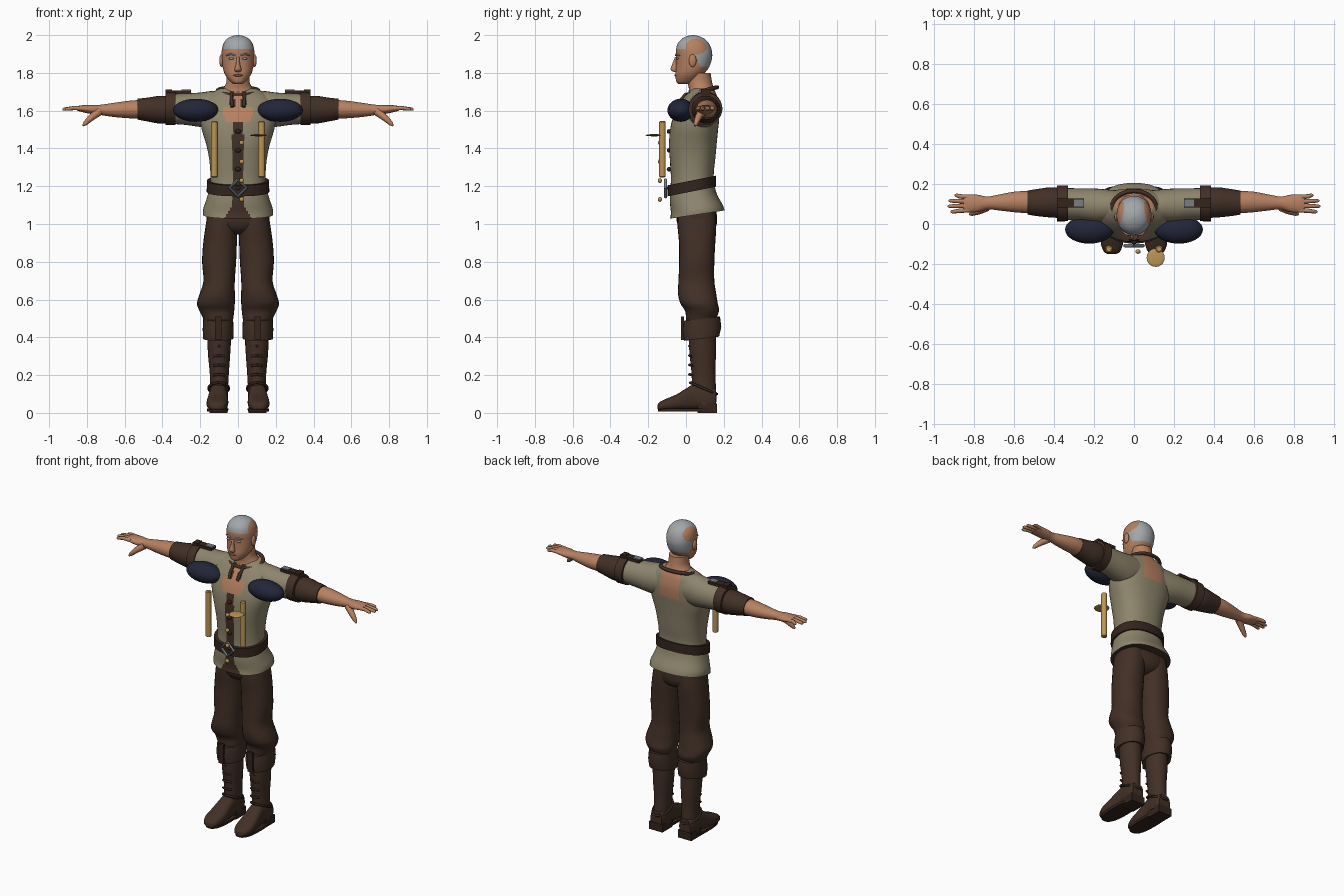
import bpy, bmesh, math
from mathutils import Vector, Matrix


def material(name, r, g, b):
    m = bpy.data.materials.new(name)
    m.diffuse_color = (r, g, b, 1)
    return m


SKIN = material("skin", 0.47, 0.22, 0.12)
HAIR = material("grey hair", 0.36, 0.385, 0.40)
CLOTH = material("tunic cloth", 0.27, 0.235, 0.15)
BROWN = material("brown leather", 0.054, 0.029, 0.019)
DARK = material("dark leather", 0.034, 0.018, 0.012)
NAVY = material("navy pad", 0.016, 0.019, 0.04)
GOLD = material("gold", 0.50, 0.30, 0.09)
METAL = material("steel", 0.19, 0.21, 0.22)
LIP = material("lips", 0.27, 0.11, 0.07)


def finish(name, bm, mats, mirror=False, rule=None):
    bmesh.ops.recalc_face_normals(bm, faces=bm.faces)
    if rule:
        for f in bm.faces:
            f.material_index = rule(f.calc_center_median())
    me = bpy.data.meshes.new(name)
    bm.to_mesh(me)
    bm.free()
    for m in mats:
        me.materials.append(m)
    ob = bpy.data.objects.new(name, me)
    bpy.context.collection.objects.link(ob)
    if mirror:
        ob.modifiers.new("mirror", 'MIRROR').use_mirror_merge = False
    return ob


def skin_rings(rings):
    bm = bmesh.new()
    vs = [[bm.verts.new(p) for p in ring] for ring in rings]
    n = len(vs[0])
    for a, b in zip(vs, vs[1:]):
        for i in range(n):
            bm.faces.new((a[i], a[(i + 1) % n], b[(i + 1) % n], b[i]))
    bm.faces.new(vs[0])
    bm.faces.new(vs[-1])
    return bm


def smooth_sections(s, k):
    """Catmull-Rom refinement of cross-sections."""
    out = []
    for i in range(len(s) - 1):
        p = [s[max(i - 1, 0)], s[i], s[i + 1], s[min(i + 2, len(s) - 1)]]
        for j in range(k):
            t = j / k
            out.append([0.5 * (2 * b + (c - a) * t + (2 * a - 5 * b + 4 * c - d) * t * t
                               + (3 * b - a - 3 * c + d) * t ** 3) for a, b, c, d in zip(*p)])
    return out + [list(s[-1])]


def loft(name, secs, mats, axis='z', n=28, k=4, e=2.0, mirror=False, rule=None, tilt=None):
    """Sections are (position, centre1, centre2, radius1, radius2) along an axis."""
    if k > 1:
        secs = smooth_sections(secs, k)
    rings = []
    for t, c1, c2, r1, r2 in secs:
        ring = []
        for i in range(n):
            c, s = math.cos(2 * math.pi * i / n), math.sin(2 * math.pi * i / n)
            u = c1 + r1 * math.copysign(abs(c) ** (2 / e), c)
            v = c2 + r2 * math.copysign(abs(s) ** (2 / e), s)
            p = {'z': (u, v, t), 'x': (t, u, v), 'y': (u, t, v)}[axis]
            if tilt:
                p = (p[0], p[1], p[2] + tilt(t) * (p[1] - 0.06))
            ring.append(p)
        rings.append(ring)
    return finish(name, skin_rings(rings), mats, mirror, rule)


def front_back(rows):
    """(z, cx, rx, y_front, y_back) to loft sections."""
    return [(z, cx, (f + b) / 2, rx, (b - f) / 2) for z, cx, rx, f, b in rows]


def tube(name, pts, radii, mat, mirror=False, ref=(0, 0, 1), n=10):
    pts = [Vector(p) for p in pts]
    if not isinstance(radii, (list, tuple)):
        radii = [radii] * len(pts)
    rings = []
    for i, p in enumerate(pts):
        d = (pts[min(i + 1, len(pts) - 1)] - pts[max(i - 1, 0)]).normalized()
        u = d.cross(Vector(ref)).normalized()
        v = d.cross(u)
        rings.append([p + radii[i] * (u * math.cos(2 * math.pi * j / n) + v * math.sin(2 * math.pi * j / n))
                      for j in range(n)])
    return finish(name, skin_rings(rings), [mat], mirror)


def ball(name, c, r, mat, mirror=False, seg=20):
    bm = bmesh.new()
    bmesh.ops.create_uvsphere(bm, u_segments=seg, v_segments=seg // 2, radius=1,
                              matrix=Matrix.Translation(c) @ Matrix.Diagonal((*r, 1)))
    return finish(name, bm, [mat], mirror)


def box(name, lo, hi, mat, mirror=True):
    bm = bmesh.new()
    c = [(a + b) / 2 for a, b in zip(lo, hi)]
    bmesh.ops.create_cube(bm, size=1, matrix=Matrix.Translation(c) @ Matrix.Diagonal(
        (*[b - a for a, b in zip(lo, hi)], 1)))
    return finish(name, bm, [mat], mirror)


# Head with cropped hair, bare patch on each temple
def hair_rule(p):
    line = 1.928 - 0.1 * min(max((p.y - 0.035) / 0.04, 0), 1)
    bare = abs(p.x) > 0.05 and ((p.y - 0.055) / 0.055) ** 2 + ((p.z - 1.94) / 0.042) ** 2 < 1
    return int(p.z > line and not bare)


loft("head", front_back([(1.742, 0, .022, -.042, .02), (1.755, 0, .042, -.052, .05), (1.79, 0, .068, -.056, .09),
     (1.83, 0, .081, -.053, .122), (1.88, 0, .086, -.052, .138), (1.92, 0, .086, -.053, .136),
     (1.955, 0, .077, -.044, .122), (1.98, 0, .058, -.022, .098), (1.994, 0, .033, .005, .07),
     (2.0, 0, .008, .03, .045)]), [SKIN, HAIR], n=56, k=5, e=2.15, rule=hair_rule)
loft("neck", front_back([(1.62, 0, .12, .0, .165), (1.68, 0, .11, .01, .16), (1.715, 0, .08, .015, .148),
     (1.75, 0, .062, .01, .138), (1.80, 0, .06, .015, .13)]), [SKIN])
loft("nose", [(1.805, 0, -.055, .014, .008), (1.818, 0, -.06, .018, .022), (1.85, 0, -.054, .01, .018),
     (1.885, 0, -.05, .008, .008)], [SKIN], n=14)
ball("ear", (.088, .035, 1.865), (.011, .02, .034), SKIN, True)
ball("eye", (.035, -.046, 1.876), (.016, .008, .006), HAIR, True)
tube("eyebrow", [(.014, -.055, 1.892), (.038, -.051, 1.9), (.062, -.035, 1.892)], [.004, .005, .003], HAIR, True)
ball("mouth", (0, -.055, 1.787), (.026, .007, .006), LIP)


# Tunic with placket, open chest, and open upper back
def tunic_rule(p):
    x, z = abs(p.x), p.z
    if p.y > 0.06:
        return 1 if x < .068 and z > 1.55 else 0
    if z < 1.1:
        return 2 if x < .03 + (1.1 - z) * .6 else 0
    if z < 1.54:
        return 2 if x < .03 else 0
    if z < 1.62:
        return 1 if x < .075 - max(0, .575 - (z - 1)) * .4 else 0
    return 1 if x < .018 else 2 if x < .042 else 0


loft("tunic", front_back([(1.05, 0, .186, -.085, .205), (1.08, 0, .184, -.08, .195), (1.14, 0, .165, -.085, .165),
     (1.2, 0, .15, -.083, .15), (1.26, 0, .146, -.08, .147), (1.34, 0, .152, -.085, .155),
     (1.42, 0, .168, -.09, .162), (1.5, 0, .192, -.084, .17), (1.56, 0, .2, -.07, .176), (1.62, 0, .2, -.045, .176),
     (1.67, 0, .17, -.012, .166), (1.70, 0, .13, .015, .155), (1.718, 0, .095, .035, .145)]),
     [CLOTH, SKIN, BROWN], n=128, k=6, e=2.3, rule=tunic_rule,
     tilt=lambda z: .15 * max(0, min(1, (1.4 - z) / .2)))
loft("tunic_sleeve", [(.06, .09, 1.615, .075, .08), (.13, .09, 1.607, .082, .097), (.2, .092, 1.605, .085, .091),
     (.28, .098, 1.608, .08, .083), (.36, .1, 1.61, .08, .08)], [CLOTH], axis='x', mirror=True)
ring = [2 * math.pi * i / 32 for i in range(33)]
tube("collar", [(.108 * math.sin(a), .085 - .08 * math.cos(a), 1.704 - .02 * math.cos(a)) for a in ring], .011, BROWN)
tube("collar_edge", [(.034, .003, 1.69), (.034, -.03, 1.655), (.03, -.05, 1.62)], .009, BROWN, True, ref=(1, 0, 0))

# Belt, buckle and fastenings
loft("belt", front_back([(1.178, 0, .15, -.08, .15), (1.178, 0, .166, -.097, .16), (1.236, 0, .164, -.097, .158),
     (1.236, 0, .15, -.08, .15)]), [DARK], n=64, k=1, e=2.3, tilt=lambda z: .2)
tube("buckle", [(0, -.108, 1.235), (.045, -.108, 1.19), (0, -.108, 1.145), (-.045, -.108, 1.19), (0, -.108, 1.235)],
     .009, METAL, ref=(0, 1, 0))
for z in (1.13, 1.23, 1.33, 1.43):
    ball("button", (.02, -.138, z), (.013, .011, .013), GOLD, seg=12)
    ball("lace_knot", (0, -.09, z + .06), (.016, .012, .012), DARK, seg=12)
tube("gold_bar", [(.125, -.125, 1.247), (.125, -.125, 1.252), (.125, -.125, 1.54), (.125, -.125, 1.545)],
     [.012, .018, .018, .012], GOLD, True, ref=(0, 1, 0), n=14)
ball("gold_disc", (.108, -.168, 1.47), (.045, .046, .006), GOLD)

# Shoulder pads, straps and sleeves
ball("shoulder_pad", (.223, -.028, 1.602), (.121, .07, .061), NAVY, True, 32)
loft("armband", [(.33, .1, 1.612, .07, .07), (.33, .103, 1.612, .089, .089), (.385, .103, 1.61, .09, .087),
     (.385, .1, 1.61, .06, .06)], [BROWN], axis='x', k=1, mirror=True)
loft("forearm_sleeve", [(.37, .105, 1.605, .075, .073), (.42, .108, 1.605, .075, .073), (.48, .107, 1.606, .068, .063),
     (.532, .107, 1.608, .06, .055)], [BROWN], axis='x', mirror=True)
box("shoulder_strap", (.25, .082, 1.69), (.375, .128, 1.708), DARK)
box("strap_buckle", (.25, .087, 1.704), (.30, .123, 1.713), METAL)
box("strap_end", (.35, .08, 1.67), (.385, .13, 1.712), DARK)

# Bare forearms and hands
loft("forearm", [(.5, .108, 1.608, .055, .05), (.58, .11, 1.606, .053, .046), (.66, .108, 1.604, .042, .037),
     (.73, .105, 1.604, .032, .027), (.78, .103, 1.607, .043, .024), (.83, .102, 1.611, .045, .017),
     (.85, .102, 1.612, .04, .012)], [SKIN], axis='x', mirror=True)
for i, (y, tip) in enumerate([(.066, .915), (.09, .93), (.114, .925), (.138, .895)]):
    tube("finger_%d" % (i + 1), [(.82, .102 + (y - .102) * .9, 1.611), (.87, y, 1.614), (tip - .008, y + (y - .1) * .15, 1.608),
         (tip, y + (y - .1) * .15, 1.606)], [.012, .011, .009, .004], SKIN, True)
tube("thumb", [(.735, .085, 1.595), (.775, .065, 1.565), (.81, .052, 1.532), (.82, .048, 1.52)],
     [.022, .018, .012, .005], SKIN, True)

# Trousers, baggy above the boots
loft("trouser_leg", front_back([(.47, .105, .074, .005, .15), (.5, .105, .08, 0, .16), (.54, .112, .092, -.005, .175),
     (.58, .117, .1, -.03, .168), (.63, .11, .093, -.042, .16), (.7, .1, .083, -.04, .15), (.8, .1, .09, -.036, .15),
     (.9, .095, .089, -.037, .155), (1.0, .086, .084, -.045, .16), (1.1, .078, .076, -.04, .15)]), [BROWN],
     e=2.2, mirror=True)
loft("trouser_seat", front_back([(.945, 0, .06, .01, .11), (.97, 0, .11, -.03, .15), (1.02, 0, .165, -.05, .165),
     (1.1, 0, .155, -.045, .155)]), [BROWN], e=2.3)

# Boots
loft("boot_cuff", front_back([(.40, .105, .06, .02, .15), (.39, .105, .08, -.01, .175), (.44, .105, .082, -.02, .187),
     (.495, .105, .079, -.012, .18), (.5, .105, .06, .01, .16)]), [BROWN], k=1, mirror=True, tilt=lambda z: .12)
loft("boot_shaft", front_back([(.04, .103, .05, .035, .16), (.12, .101, .048, .03, .16), (.2, .099, .05, .03, .155),
     (.3, .1, .058, .02, .158), (.37, .1, .062, .015, .158), (.43, .102, .062, .015, .158)]), [BROWN], mirror=True)
loft("boot_foot", [(-.15, .11, .032, .02, .012), (-.138, .11, .036, .04, .022), (-.1, .11, .045, .055, .032),
     (-.05, .108, .056, .057, .042), (0, .106, .072, .052, .057), (.05, .104, .085, .048, .068),
     (.12, .103, .08, .05, .065), (.16, .103, .075, .04, .055)], [BROWN], axis='y', e=2.6, mirror=True)
loft("boot_sole", [(.008, .108, .005, .054, .148), (.008, .108, .005, .056, .152), (.024, .108, .005, .057, .155),
     (.024, .108, .005, .05, .148)], [DARK], k=1, e=2.6, mirror=True)
box("boot_heel", (.056, .06, 0), (.152, .163, .05), DARK)
box("cuff_strap", (.088, -.026, .385), (.122, -.01, .51), DARK)
tube("ankle_strap", [(.102 + .053 * math.sin(a), .093 - .07 * math.cos(a), .13 + .03 * math.cos(a)) for a in ring],
     .007, DARK, True)
for z in (.2, .25, .3, .35):
    tube("boot_lace", [(.07, .033, z), (.1, .018, z + .004), (.13, .033, z)], .007, DARK, True)

# Smooth shading with sharp edges kept
for ob in bpy.data.objects:
    ob.select_set(True)
    bpy.context.view_layer.objects.active = ob
bpy.ops.object.shade_smooth_by_angle(angle=math.radians(40))
